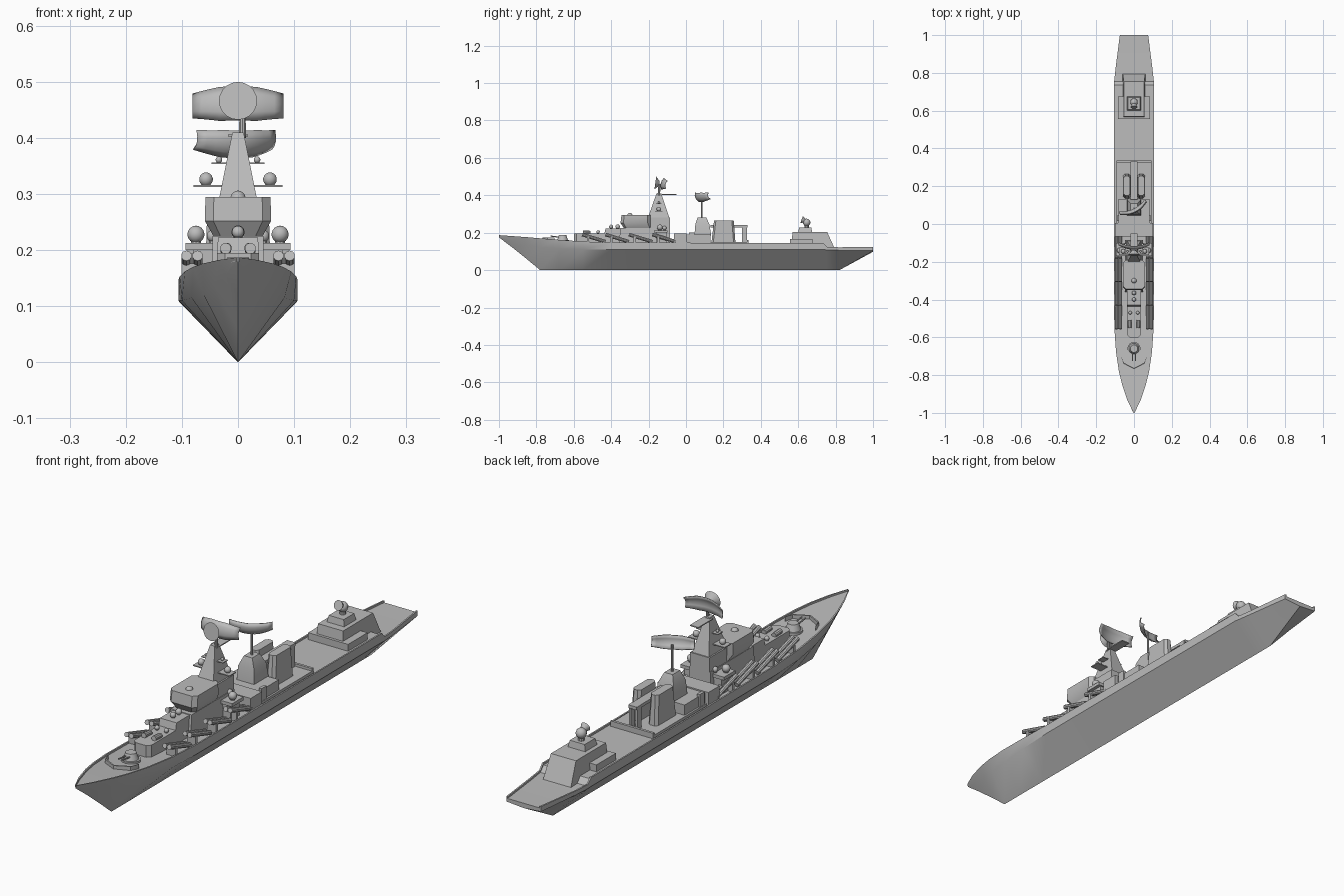
import bpy, bmesh, math
from mathutils import Vector, Matrix

cube = bpy.data.objects.get("Cube")
if cube:
    bpy.data.objects.remove(cube, do_unlink=True)

grey = bpy.data.materials.new("warship_grey")
grey.use_nodes = True
GREY = (0.5, 0.5, 0.5, 1)
grey.diffuse_color = GREY
grey.node_tree.nodes["Principled BSDF"].inputs["Base Color"].default_value = GREY
parts = []


def finish(name, bm):
    bmesh.ops.recalc_face_normals(bm, faces=bm.faces[:])
    mesh = bpy.data.meshes.new(name)
    bm.to_mesh(mesh)
    bm.free()
    mesh.materials.append(grey)
    ob = bpy.data.objects.new(name, mesh)
    bpy.context.scene.collection.objects.link(ob)
    parts.append(ob)
    return ob


def loft(name, rings):
    """Skin a stack of equal closed rings and cap both ends."""
    bm = bmesh.new()
    rows = [[bm.verts.new(p) for p in ring] for ring in rings]
    n = len(rows[0])
    for a, b in zip(rows, rows[1:]):
        for i in range(n):
            j = (i + 1) % n
            bm.faces.new((a[i], a[j], b[j], b[i]))
    bm.faces.new(rows[0][::-1])
    bm.faces.new(rows[-1])
    return finish(name, bm)


def rect(cx, w, y0, y1, z, cut=0):
    """Rectangle ring, with its corners cut off when cut is given."""
    if not cut:
        return [(cx - w, y0, z), (cx + w, y0, z), (cx + w, y1, z), (cx - w, y1, z)]
    pts = []
    for sx, y, sy, order in ((-1, y0, 1, 0), (1, y0, 1, 1), (1, y1, -1, 0), (-1, y1, -1, 1)):
        pair = [(cx + sx * w, y + sy * cut, z), (cx + sx * (w - cut), y, z)]
        pts += pair[::-1] if order else pair
    return pts


def block(name, cx, w, y0, y1, z0, z1, top=None, cut=0):
    tw, t0, t1 = top or (w, y0, y1)
    return loft(name, [rect(cx, w, y0, y1, z0, cut), rect(cx, tw, t0, t1, z1, cut)])


def tube(name, a, b, r, r2=None, sides=10):
    a, b = Vector(a), Vector(b)
    d = b - a
    m = Matrix.Translation((a + b) / 2) @ d.to_track_quat('Z', 'Y').to_matrix().to_4x4()
    bm = bmesh.new()
    bmesh.ops.create_cone(bm, cap_ends=True, segments=sides, radius1=r,
                          radius2=r if r2 is None else r2, depth=d.length, matrix=m)
    return finish(name, bm)


def dome(name, x, y, z, r, base):
    bm = bmesh.new()
    bmesh.ops.create_uvsphere(bm, u_segments=14, v_segments=9, radius=r,
                              matrix=Matrix.Translation((x, y, z)))
    finish(name, bm)
    tube(name + "_pedestal", (x, y, base), (x, y, z), r * 0.6)


def reflector(name, w, h, depth, loc, spin, tilt):
    """Wide curved antenna with clipped ends; hollow side faces +y."""
    bm = bmesh.new()
    nu, nv = 10, 4
    grid = []
    for i in range(nu + 1):
        u = 2 * i / nu - 1
        half = h * (1 - 0.45 * max(0, abs(u) - 0.4))
        row = []
        for j in range(nv + 1):
            v = 2 * j / nv - 1
            row.append(bm.verts.new((u * w, depth * (u * u + 0.4 * v * v), v * half)))
        grid.append(row)
    for i in range(nu):
        for j in range(nv):
            bm.faces.new((grid[i][j], grid[i + 1][j], grid[i + 1][j + 1], grid[i][j + 1]))
    ob = finish(name, bm)
    ob.matrix_world = (Matrix.Translation(loc) @ Matrix.Rotation(spin, 4, 'Z')
                       @ Matrix.Rotation(tilt, 4, 'X'))
    ob.modifiers.new("thickness", 'SOLIDIFY').thickness = 0.004


# Hull: y, deck half width, rail height, chine half width, chine height, keel height
stations = [
    (-1.0, .003, .187, .002, .180, .175), (-.93, .036, .182, .022, .155, .122),
    (-.85, .063, .176, .043, .135, .058), (-.78, .080, .170, .062, .122, 0),
    (-.68, .095, .162, .083, .115, 0), (-.55, .104, .153, .100, .110, 0),
    (-.40, .106, .147, .106, .110, 0), (.735, .106, .145, .106, .110, 0),
    (.755, .105, .124, .105, .108, 0), (.82, .098, .122, .098, .106, 0),
    (1.0, .075, .124, .075, .104, .098)]
rings = []
for y, w, zt, c, zc, zk in stations:
    wi = max(w - .006, w * .4)
    half = [(c, zc), (w, zt), (wi, zt), (wi, zt - .007)]
    rings.append([(0, y, zk)] + [(x, y, z) for x, z in half]
                 + [(-x, y, z) for x, z in half[::-1]])
loft("hull", rings)

# Foredeck: breakwater and gun
for s in (-1, 1):
    loft("breakwater", [[(s * x, y + t, z) for t, z in ((0, .15), (.006, .15), (.006, .175), (0, .175))]
                        for x, y in ((0, -.768), (.055, -.74), (.066, -.71))])
    tube("gun_barrel", (s * .008, -.67, .175), (s * .008, -.725, .182), .003)
tube("gun_ring", (0, -.66, .145), (0, -.66, .162), .035, sides=18)
tube("gun_turret", (0, -.66, .16), (0, -.66, .187), .029, .02, sides=14)

# Forward deckhouses
block("forward_house", 0, .037, -.60, -.42, .135, .195, cut=.014)
block("second_house", 0, .037, -.45, -.34, .135, .222, (.036, -.43, -.34))
for s in (-1, 1):
    tube("rocket_launcher", (s * .022, -.55, .203), (s * .022, -.51, .20), .010)
    dome("deck_mount", s * .02, -.47, .204, .009, .19)
dome("forward_director", 0, -.40, .232, .011, .22)
dome("bridge_director", 0, -.365, .232, .012, .21)

# Bridge tower
block("main_house", 0, .048, -.36, -.085, .135, .225, (.045, -.35, -.085))
loft("bridge", [rect(0, .042, -.33, -.18, .222, .012), rect(0, .059, -.35, -.19, .252, .015),
                rect(0, .058, -.345, -.19, .295, .015)])
block("mast_base", 0, .042, -.22, -.085, .22, .28)
dome("bridge_dome", 0, -.30, .292, .014, .28)

# Mast, platforms and their domes
block("mast", 0, .037, -.205, -.088, .275, .41, (.010, -.158, -.132))
block("wide_platform", 0, .079, -.165, -.125, .312, .316)
block("small_platform", 0, .047, -.16, -.13, .353, .356)
block("aft_yard", 0, .018, -.14, -.05, .402, .406)
block("wing_platform", 0, .094, -.17, -.10, .200, .213)
block("wing_support", 0, .08, -.16, -.105, .135, .201)
for s in (-1, 1):
    dome("wide_platform_dome", s * .057, -.145, .326, .0125, .315)
    dome("small_platform_dome", s * .034, -.145, .361, .006, .355)
    dome("wing_dome", s * .075, -.14, .228, .0155, .212)
    dome("low_dome", s * .045, -.115, .225, .011, .212)

# Main radar: round dish forward, wide reflector aft
tube("radar_post", (.008, -.145, .40), (.008, -.142, .46), .007, .005)
tube("round_dish", (0, -.142, .463), (0, -.164, .466), .012, .034, sides=20)
reflector("wide_reflector", .081, .031, .022, (0, -.135, .463), 0, -.2)

# Inclined missile tubes along both sides, muzzles forward
for s in (-1, 1):
    for k in range(4):
        y = -.555 + k * .125
        for x in (.072, .092):
            tube("missile_tube", (s * x, y, .190), (s * x, y + .125, .152), .0095)
        block("tube_cradle", s * .082, .019, y + .025, y + .037, .135, .176)

# Midship houses and aft radar
block("cross_house", 0, .100, -.065, .005, .135, .195)
block("midship_house", 0, .085, .0, .13, .135, .190)
block("midship_base", 0, .092, .0, .335, .133, .150)
loft("radar_tower", [rect(0, .038, .045, .135, .185), rect(0, .034, .05, .125, .245),
                     rect(0, .018, .062, .108, .282)])
tube("aft_radar_post", (0, .085, .28), (0, .085, .385), .004)
reflector("aft_reflector", .078, .026, .024, (.007, .062, .385), .45, .35)

# Twin funnels with the gantry between and behind them
for s in (-1, 1):
    block("funnel", s * .038, .021, .135, .265, .14, .265, (.017, .15, .255), cut=.010)
    block("gantry_leg", s * .014, .005, .30, .325, .14, .24)
    block("boat_rack", s * .085, .006, .015, .045, .15, .2)
block("gantry_beam", 0, .018, .13, .33, .228, .240)
block("aft_screen", 0, .092, .325, .335, .14, .16)

# Aft deckhouse and director
block("aft_lower_house", 0, .086, .555, .675, .133, .165)
block("aft_house", 0, .060, .56, .795, .115, .203, (.054, .57, .755))
block("director_base", 0, .038, .60, .675, .20, .228, (.032, .605, .67))
dome("aft_director", 0, .645, .255, .020, .225)
tube("director_dish", (0, .64, .262), (0, .618, .27), .008, .019, sides=14)

# Smooth the rounded parts and keep the edges sharp
bpy.ops.object.select_all(action='DESELECT')
for ob in parts:
    ob.select_set(True)
bpy.context.view_layer.objects.active = parts[0]
bpy.ops.object.shade_smooth_by_angle(angle=math.radians(32))
